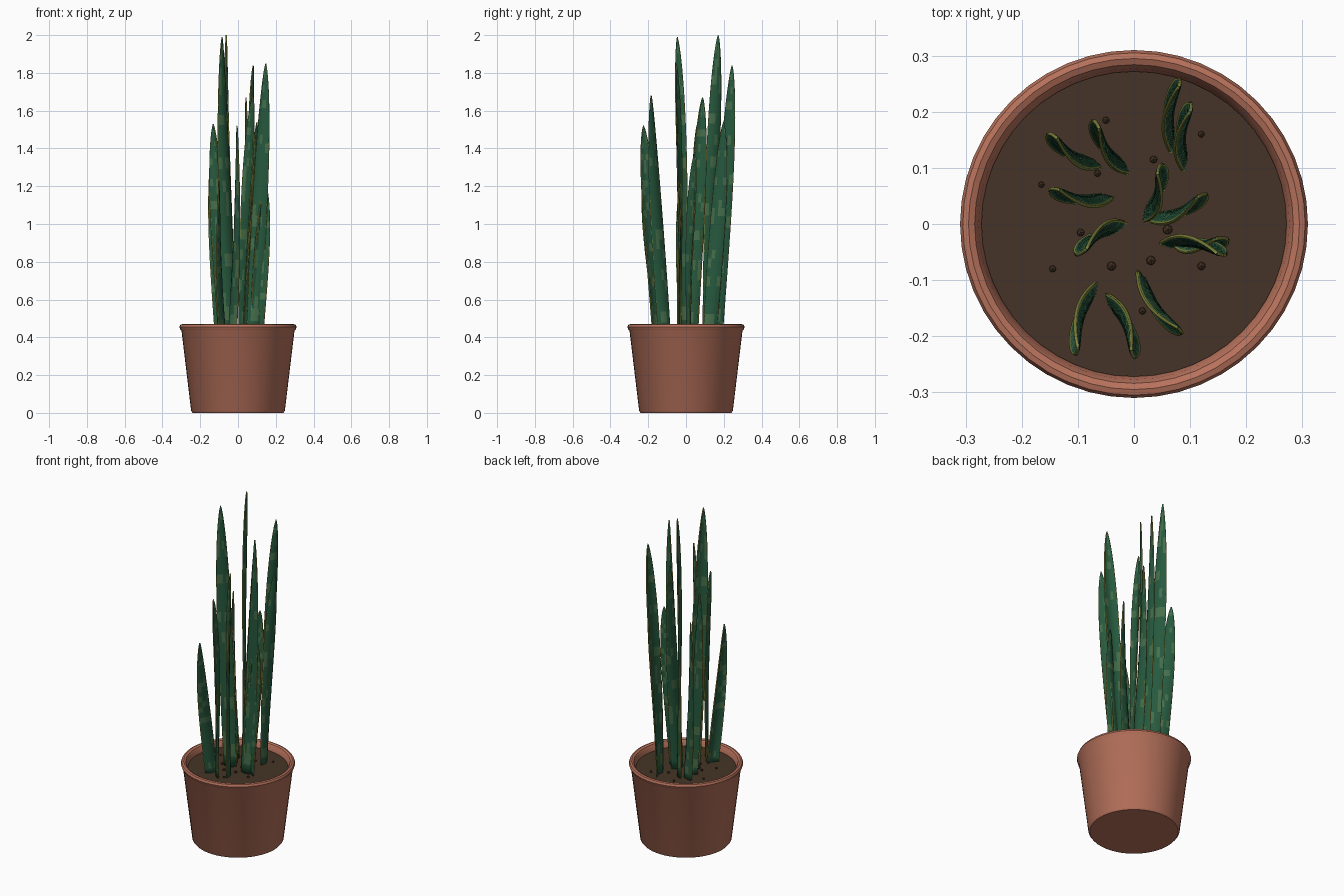
import bpy, bmesh, math, random
from mathutils import Vector

if "Cube" in bpy.data.objects:
    bpy.data.objects.remove(bpy.data.objects["Cube"])

random.seed(4)


def material(name, rgb):
    m = bpy.data.materials.new(name)
    m.diffuse_color = (*rgb, 1)
    m.use_nodes = True
    m.node_tree.nodes["Principled BSDF"].inputs["Base Color"].default_value = m.diffuse_color
    return m


TERRACOTTA = material("terracotta", (0.48, 0.17, 0.107))
SOIL = material("soil", (0.06, 0.034, 0.02))
DARK = material("leaf_dark", (0.02, 0.10, 0.048))
LIGHT = material("leaf_light", (0.06, 0.155, 0.07))
MARGIN = material("leaf_margin", (0.25, 0.27, 0.05))


def finish(bm, name, mats, angle):
    bmesh.ops.recalc_face_normals(bm, faces=bm.faces)
    me = bpy.data.meshes.new(name)
    bm.to_mesh(me)
    bm.free()
    for m in mats:
        me.materials.append(m)
    ob = bpy.data.objects.new(name, me)
    bpy.context.collection.objects.link(ob)
    bpy.ops.object.select_all(action='DESELECT')
    ob.select_set(True)
    bpy.context.view_layer.objects.active = ob
    bpy.ops.object.shade_smooth_by_angle(angle=math.radians(angle))
    return ob


def lathe(name, profile, mat, steps=48):
    bm = bmesh.new()
    vs = [bm.verts.new((r, 0, z)) for r, z in profile]
    es = [bm.edges.new(p) for p in zip(vs, vs[1:])]
    bmesh.ops.spin(bm, geom=vs + es, cent=(0, 0, 0), axis=(0, 0, 1),
                   angle=2 * math.pi, steps=steps)
    bmesh.ops.remove_doubles(bm, verts=bm.verts, dist=1e-5)
    return finish(bm, name, [mat], 35)


# Pot with rolled rim, and soil
lathe("pot", [(0, 0), (0.24, 0), (0.248, 0.01), (0.299, 0.435), (0.306, 0.443),
              (0.31, 0.455), (0.305, 0.467), (0.295, 0.47), (0.284, 0.465),
              (0.277, 0.452), (0.271, 0.42), (0.23, 0.06), (0, 0.06)], TERRACOTTA)
lathe("soil", [(0, 0.43), (0.272, 0.43), (0.268, 0.39), (0, 0.39)], SOIL)

# Soil crumbs
CRUMBS = [(-0.05, 0.185), (0.12, 0.16), (0.035, 0.115), (-0.065, 0.09), (-0.165, 0.07),
          (-0.095, -0.015), (0.06, -0.01), (0.03, -0.065), (-0.04, -0.075),
          (-0.145, -0.08), (0.12, -0.075), (0.015, -0.155)]
bm = bmesh.new()
for x, y in CRUMBS:
    r = random.uniform(0.006, 0.01)
    new = bmesh.ops.create_icosphere(bm, subdivisions=1, radius=r)["verts"]
    bmesh.ops.translate(bm, verts=new, vec=(x, y, 0.432))
finish(bm, "soil_crumbs", [SOIL], 20)

COLS = [-1, -0.92, -0.45, 0, 0.45, 0.92, 1]
ROWS = 28


def leaf(i, inner, tip, height, bow):
    """Upright blade, its width running from the inner edge toward the tip."""
    a, b = Vector((*inner, 0)), Vector((*tip, 0))
    d = (b - a).normalized()
    half = 0.04
    base = a + d * half * 0.9
    heading = math.atan2(d.y, d.x)
    bm = bmesh.new()
    grid = []
    for r in range(ROWS + 1):
        t = 1 - (1 - r / ROWS) ** 1.3
        w = half * (0.86 + 0.14 * math.sin(math.pi * t))
        w *= max(1 - t ** 6, 0.002) ** 0.7
        ang = heading + bow * math.radians(18) * (1 - 2 * t)
        side = Vector((math.cos(ang), math.sin(ang), 0))
        nrm = Vector((-side.y, side.x, 0))
        c = base.lerp(b, t) + nrm * bow * 0.008 * math.sin(math.pi * t)
        c.z = 0.42 + (height - 0.42) * t
        grid.append([bm.verts.new(c + side * w * u + nrm * bow * w * 0.3 * (u * u - 0.4))
                     for u in COLS])
    for r in range(ROWS):
        for k in range(len(COLS) - 1):
            f = bm.faces.new((grid[r][k], grid[r][k + 1], grid[r + 1][k + 1], grid[r + 1][k]))
            if k in (0, len(COLS) - 2):
                f.material_index = 2
            elif random.random() < (0.5 if r % 4 == 1 else 0.1):
                f.material_index = 1
    ob = finish(bm, f"leaf_{i}", [DARK, LIGHT, MARGIN], 50)
    s = ob.modifiers.new("thickness", 'SOLIDIFY')
    s.thickness = 0.006
    s.offset = 0


# Leaves: inner base edge, tip position, tip height, cup direction
LEAVES = [
    ((-0.013, 0.085), (-0.062, 0.17), 2.0, 1),
    ((-0.015, 0.008), (-0.085, -0.045), 1.99, -1),
    ((0.06, 0.125), (0.08, 0.245), 1.84, 1),
    ((0.045, -0.028), (0.148, -0.052), 1.85, 1),
    ((0.0, -0.085), (0.078, -0.185), 1.68, -1),
    ((-0.045, -0.12), (-0.005, -0.225), 1.52, 1),
    ((-0.072, -0.1), (-0.1, -0.22), 1.23, -1),
    ((-0.035, 0.04), (-0.132, 0.06), 1.53, 1),
    ((0.023, 0.0), (0.042, 0.088), 1.67, -1),
    ((0.082, 0.092), (0.1, 0.2), 1.54, 1),
    ((0.025, 0.0), (0.113, 0.047), 1.38, -1),
    ((-0.06, 0.095), (-0.137, 0.152), 1.39, 1),
    ((0.065, -0.038), (0.145, -0.027), 1.22, -1),
]
for i, spec in enumerate(LEAVES, 1):
    leaf(i, *spec)
